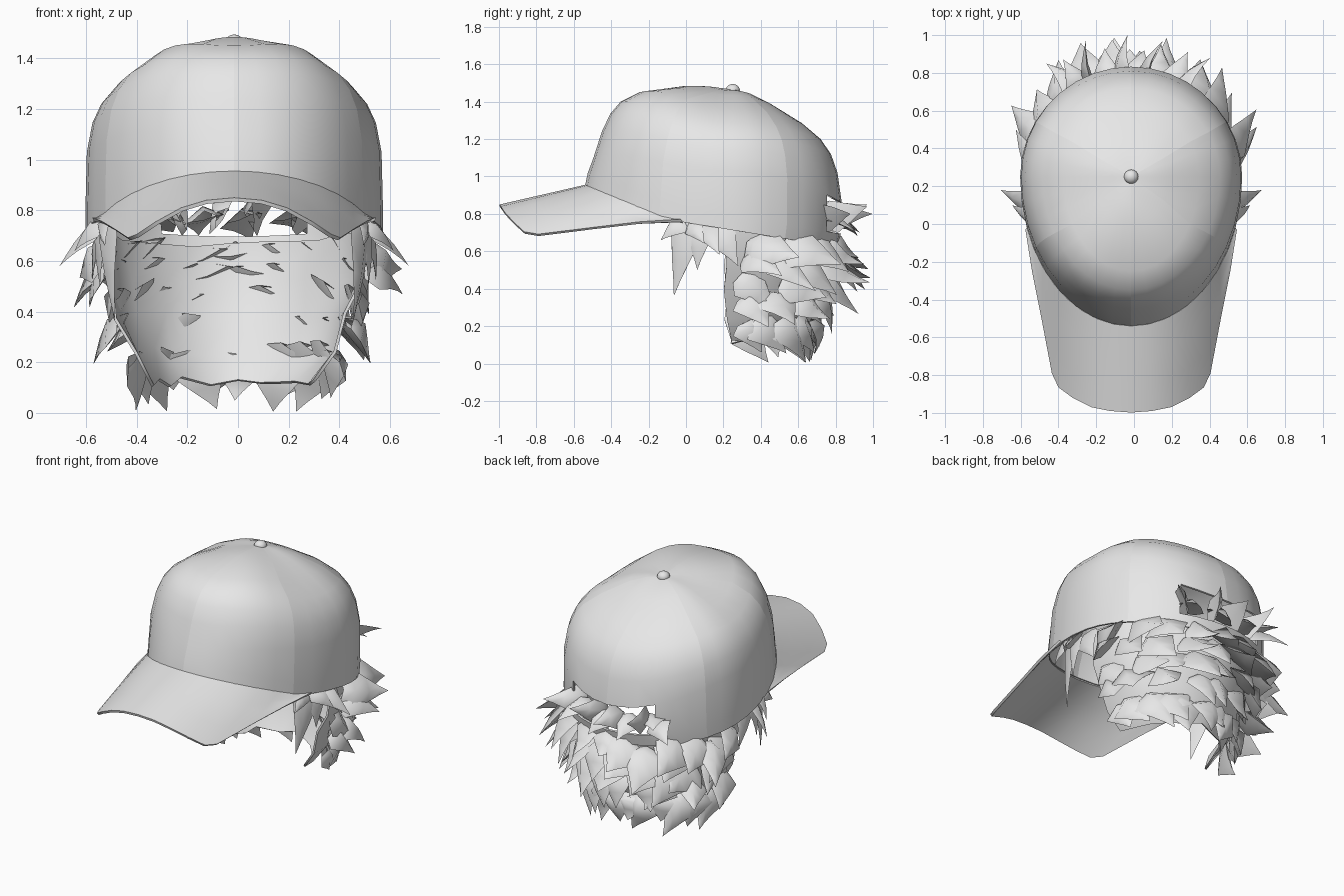
import bpy, bmesh, random
from math import sin, cos, pi, radians
from mathutils import Vector

random.seed(11)
cube = bpy.data.objects.get("Cube")
if cube:
    bpy.data.objects.remove(cube)

grey = bpy.data.materials.new("light grey")
grey.use_nodes = True
grey.diffuse_color = (0.8, 0.8, 0.8, 1)
grey.node_tree.nodes["Principled BSDF"].inputs["Base Color"].default_value = (0.8, 0.8, 0.8, 1)

CX, CY = -0.015, 0.25     # crown axis


def finish(bm, name, thickness=0, angle=None):
    bmesh.ops.recalc_face_normals(bm, faces=bm.faces)
    for f in bm.faces:
        f.smooth = True
    for e in bm.edges:
        if e.is_boundary:
            e.smooth = False
    mesh = bpy.data.meshes.new(name)
    bm.to_mesh(mesh)
    bm.free()
    obj = bpy.data.objects.new(name, mesh)
    bpy.context.collection.objects.link(obj)
    mesh.materials.append(grey)
    if angle:
        bpy.ops.object.select_all(action="DESELECT")
        obj.select_set(True)
        bpy.context.view_layer.objects.active = obj
        bpy.ops.object.shade_smooth_by_angle(angle=radians(angle))
    if thickness:
        mod = obj.modifiers.new("thickness", "SOLIDIFY")
        mod.thickness = thickness
        mod.offset = -1
    return obj


def skin(bm, rows, closed=False):
    """Bridge equal rows of vertices with quads."""
    n = len(rows[0])
    for a, b in zip(rows, rows[1:]):
        for i in range(n if closed else n - 1):
            j = (i + 1) % n
            bm.faces.new((a[i], a[j], b[j], b[i]))


# Crown: (radius, height) profiles for the front, side and back meridians
FRONT = [(.13, 1.482), (.25, 1.485), (.5, 1.45), (.6, 1.4), (.655, 1.335), (.7, 1.24), (.745, 1.1)]
SIDE = [(.1, 1.46), (.2, 1.435), (.36, 1.36), (.47, 1.285), (.525, 1.22), (.56, 1.145), (.582, 1.03)]
BACK = [(.1, 1.44), (.2, 1.39), (.37, 1.285), (.47, 1.2), (.525, 1.12), (.56, 1.02), (.583, .86)]
RIM = [(.775, .588, .578), (.79, .588, .56)]      # radii of the two lowest rings


def hem(y):
    """Height of the crown's lower edge."""
    return .77 - .41 * (y + .1) if y < -.1 else .77 - .163 * (y + .1)


def crown_point(k, a):
    s, c = sin(a), cos(a)
    if k >= len(SIDE):
        front, side, back = RIM[k - len(SIDE)]
        y = CY - (front if c > 0 else back) * c
        return Vector((CX + side * s, y, hem(y) + (.075 if k == len(SIDE) else 0)))
    r, z = (FRONT if c > 0 else BACK)[k]
    shoulder = .04 * sin(2 * a) ** 2 if c > 0 and k > 1 else 0
    return Vector((CX + SIDE[k][0] * s, CY - r * c, SIDE[k][1] * s * s + z * c * c + shoulder))


SEG = 36
LAST = len(SIDE) + 1
bm = bmesh.new()
rows = [[bm.verts.new(crown_point(k, 2 * pi * i / SEG)) for i in range(SEG)] for k in range(LAST + 1)]
skin(bm, rows, closed=True)
apex = bm.verts.new((CX, CY, 1.465))
for i in range(SEG):
    bm.faces.new((apex, rows[0][i], rows[0][(i + 1) % SEG]))
for i in range(0, SEG, SEG // 6):          # panel seams
    seam = [apex] + [row[i] for row in rows]
    for a, b in zip(seam, seam[1:]):
        bm.edges.get((a, b)).smooth = False
gap = [f for f in bm.faces if f.calc_center_median().y > 0.6
       and abs(f.calc_center_median().x - CX) < 0.3 and 0.71 < f.calc_center_median().z < 0.85]
bmesh.ops.delete(bm, geom=gap, context="FACES")
finish(bm, "cap_crown", 0.012)

# Button on top
bm = bmesh.new()
bmesh.ops.create_uvsphere(bm, u_segments=16, v_segments=10, radius=0.038)
for v in bm.verts:
    v.co = (v.co.x + CX, v.co.y + CY, v.co.z * 0.85 + 1.462)
finish(bm, "cap_button")

# Brim: half outline from the front centre to the side joint
OUTER = [(0, -.998, .85), (.11, -.99, .84), (.21, -.97, .81), (.31, -.92, .755),
         (.385, -.865, .705), (.42, -.79, .692), (.475, -.5, .728), (.525, -.25, .758), (.56, -.03, .772)]
outline = [(-x, y, z) for x, y, z in OUTER[:0:-1]] + OUTER
half = len(OUTER) - 1
bm = bmesh.new()
rows = []
for i, (x, y, z) in enumerate(outline):
    inner = crown_point(LAST, (i - half) / half * radians(70)) + Vector((0, 0, 0.005))
    outer = Vector((x + CX, y, z))
    rows.append([bm.verts.new(inner.lerp(outer, t)) for t in (0, .33, .67, 1)])
skin(bm, rows)
brim = finish(bm, "cap_brim", 0.015, 50)
if brim.data.polygons[len(brim.data.polygons) // 2].normal.z < 0:
    brim.data.flip_normals()


def lock(bm, root, tip, width, thick, flick=0.03):
    """Spiky strand: narrow root, broad ridged body, long bowed point."""
    root, tip = Vector(root), Vector(tip)
    along = (tip - root).normalized()
    out = Vector((root.x, root.y - 0.2, 0.15))
    side = along.cross(out).normalized()
    ridge = side.cross(along).normalized()
    rings = []
    for t, w in ((0, .55), (.2, 1), (.55, .55), (.8, .22)):
        p = root.lerp(tip, t) + ridge * flick * sin(pi * t)
        rings.append([bm.verts.new(p + side * u * width * w + ridge * v * thick * w)
                      for u, v in ((1, -.1), (.2, 1), (-1, -.1), (-.1, -.3))])
    skin(bm, rings, closed=True)
    end = bm.verts.new(tip)
    for i in range(4):
        bm.faces.new((rings[-1][i], rings[-1][(i + 1) % 4], end))


def around(rx, ry, a, z):
    return Vector((CX + rx * cos(a), 0.25 + ry * sin(a), z))


def jit(amount):
    return random.uniform(-amount, amount)


# Hollow hair mass behind the face, its top edge rising to the sides
bm = bmesh.new()
rows = []
for z, rx, ry, rise in ((.65, .53, .53, .06), (.52, .50, .51, 0), (.38, .46, .475, 0),
                        (.24, .40, .41, 0), (.12, .32, .35, 0)):
    rows.append([])
    for i in range(11):
        a = pi * (i / 10 * 1.04 - .02)
        p = around(rx, ry, a, z + rise * abs(cos(a))) + Vector((jit(.02), jit(.02), jit(.02)))
        rows[-1].append(bm.verts.new(p))
skin(bm, rows)
finish(bm, "hair_base", 0.012)

# Layers of locks: root height, radii; tip height, radii; count
LAYERS = [((.63, .51, .52), (.54, .70, .71), 9),
          ((.57, .50, .51), (.41, .67, .71), 10),
          ((.46, .475, .49), (.30, .56, .64), 9),
          ((.36, .445, .455), (.19, .61, .57), 9),
          ((.23, .40, .41), (.03, .41, .45), 12)]
bm = bmesh.new()
for (z0, rx0, ry0), (z1, rx1, ry1), n in LAYERS:
    for i in range(n):
        a = pi * (i + 0.5 + jit(.3)) / n
        b = a + 0.25 * cos(a) + jit(.12)       # swept toward the back
        k = 1 + jit(.09)
        tip = around(rx1 * k, ry1 * k, b, max(.005, z1 + jit(.06)))
        tip.y = min(tip.y, .985)
        lock(bm, around(rx0, ry0, a, z0 + jit(.02)), tip,
             random.uniform(.10, .15), random.uniform(.05, .08), jit(.025))
finish(bm, "hair_locks", angle=80)

# Sideburn tufts, mirrored
bm = bmesh.new()
for s in (-1, 1):
    for root, tip, w in (((.50, .02, .77), (.47, -.065, .36), .09), ((.50, -.01, .76), (.51, -.135, .66), .06),
                         ((.51, .08, .76), (.53, .06, .50), .08), ((.52, .10, .74), (.69, .18, .58), .07),
                         ((.52, .03, .75), (.63, .10, .64), .06), ((.51, .16, .74), (.56, .28, .52), .09)):
        lock(bm, (CX + s * root[0], root[1], root[2]), (CX + s * tip[0], tip[1], tip[2]), w, .03, .01)
finish(bm, "sideburn_tufts", angle=80)

# Tuft filling the gap at the back, fuller on the right
bm = bmesh.new()
for x, tx, ty, tz in ((-.26, -.45, .85, .72), (-.25, -.36, .87, .80), (-.19, -.24, .97, .85), (-.12, -.14, .93, .70),
                      (-.05, -.02, .998, .80), (.02, .07, .92, .68), (.07, .17, .97, .84), (.2, .30, .91, .70),
                      (.24, .42, .88, .80)):
    lock(bm, (CX + x, .76 - abs(x) * .3, .77), (CX + tx, ty, tz), .09, .05, .02)
finish(bm, "back_tuft", angle=80)
